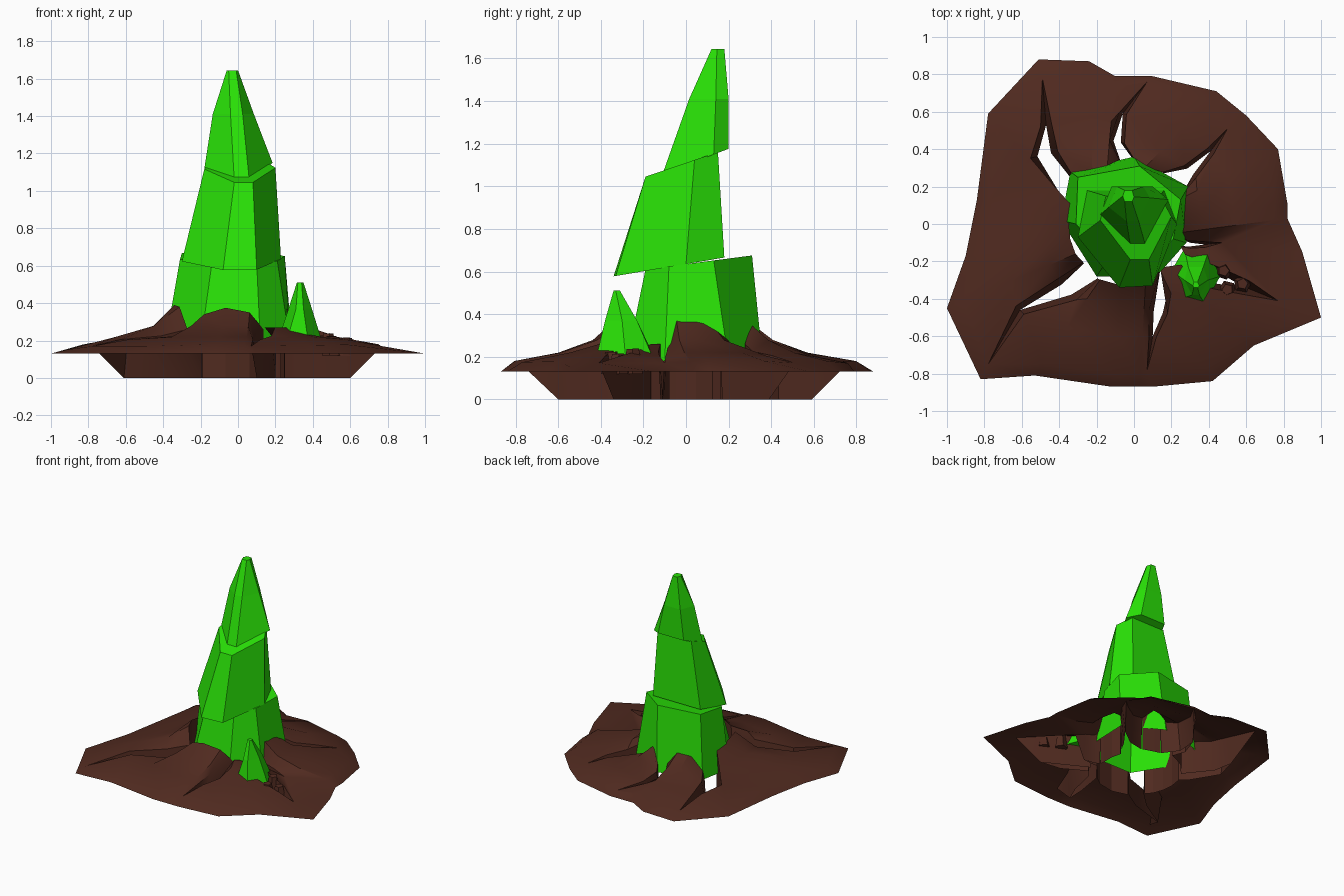
import bpy
import bmesh
from math import cos, sin, radians, hypot
from mathutils import Vector

cube = bpy.data.objects.get("Cube")
if cube:
    bpy.data.objects.remove(cube)


def make_material(name, rgb):
    mat = bpy.data.materials.new(name)
    mat.use_nodes = True
    color = (*rgb, 1)
    mat.diffuse_color = color
    shader = mat.node_tree.nodes["Principled BSDF"]
    shader.inputs["Base Color"].default_value = color
    shader.inputs["Roughness"].default_value = 0.8
    return mat


GREEN = make_material("crystal green", (0.022, 0.75, 0.002))
BROWN = make_material("earth brown", (0.08, 0.023, 0.014))


def finish(bm, name, mat, smooth_angle=None):
    mesh = bpy.data.meshes.new(name)
    bm.to_mesh(mesh)
    bm.free()
    mesh.materials.append(mat)
    obj = bpy.data.objects.new(name, mesh)
    bpy.context.collection.objects.link(obj)
    if smooth_angle:
        bpy.ops.object.select_all(action='DESELECT')
        obj.select_set(True)
        bpy.context.view_layer.objects.active = obj
        bpy.ops.object.shade_smooth_by_angle(angle=radians(smooth_angle))
    return obj


def loft(name, mat, sections, open_bottom=False):
    """Skin tilted sections: (height at y=0, slope along y, outline points)."""
    bm = bmesh.new()
    rings = [[bm.verts.new((x, y, z + slope * y)) for x, y in outline]
             for z, slope, outline in sections]
    count = len(rings[0])
    for low, high in zip(rings, rings[1:]):
        for i in range(count):
            k = (i + 1) % count
            bm.faces.new((low[i], low[k], high[k], high[i]))
    bm.faces.new(rings[-1])
    if not open_bottom:
        bm.faces.new(rings[0][::-1])
    return finish(bm, name, mat)


# Main crystal: three offset, tilted shards, outlines counter-clockwise
loft("crystal_base", GREEN, [
    (0.18, 0, [(-.39, .02), (-.2, -.28), (.12, -.28), (.28, -.1),
               (.29, .2), (0, .36), (-.34, .28)]),
    (0.635, 0.13, [(-.31, 0), (-.14, -.19), (.1, -.19), (.21, -.08),
                   (.25, .13), (.03, .31), (-.3, .25)]),
], open_bottom=True)

loft("crystal_middle", GREEN, [
    (0.635, 0.17, [(-.3, -.07), (-.08, -.34), (.1, -.33),
                   (.23, 0), (.16, .18), (-.25, .18)]),
    (1.11, 0.34, [(-.18, .02), (-.02, -.19), (.08, -.19),
                  (.2, .04), (.14, .15), (-.15, .15)]),
])

loft("crystal_top", GREEN, [
    (1.1, 0.38, [(-.18, .05), (-.02, -.11), (.06, -.11),
                 (.185, .13), (.1, .2), (-.12, .2)]),
    (1.41, 0, [(-.135, .09), (-.04, .015), (.025, .015),
               (.085, .14), (.05, .2), (-.09, .2)]),
    (1.645, 0, [(-.06, .15), (-.05, .12), (-.01, .12),
                (0, .145), (-.01, .18), (-.05, .18)]),
])

# Small side crystal
loft("small_crystal", GREEN, [
    (0.16, 0, [(.2, -.25), (.25, -.4), (.38, -.43),
               (.46, -.28), (.4, -.14), (.27, -.13)]),
    (0.37, 0, [(.27, -.3), (.31, -.38), (.35, -.38),
               (.395, -.3), (.37, -.23), (.29, -.23)]),
    (0.51, 0, [(.315, -.33), (.32, -.34), (.34, -.34),
               (.35, -.33), (.34, -.31), (.32, -.31)]),
])

# Cracks: path of (x, y, half width), then the closed tip
CRACKS = {
    "corner_front": [(-.23, -.25, .06), (-.36, -.35, .075), (-.61, -.46, .03), (-.78, -.75)],
    "front": [(.17, -.26, .035), (.13, -.47, .05), (.1, -.6, .02), (.07, -.78)],
    "side": [(.26, -.19, .03), (.44, -.29, .06), (.6, -.34, .04), (.77, -.41)],
    "side_small": [(.25, -.1, .02), (.3, -.11, .02), (.38, -.11, .015), (.47, -.1)],
    "corner_back": [(.21, .22, .08), (.3, .28, .045), (.41, .39, .022), (.5, .51)],
    "back": [(-.03, .33, .05), (-.09, .44, .04), (-.06, .59, .02), (.07, .76)],
    "corner_left": [(-.34, .17, .06), (-.48, .37, .075), (-.47, .53, .03), (-.49, .78)],
}

# Rim points counter-clockwise: x, y, then a crack name or (lip angle, lip height)
RIM = [
    (.82, .03, (-8, .38)), (.82, .11, (8, .385)), (.77, .4, (22, .35)),
    (.6, .58, "corner_back"), (.44, .71, (68, .35)), (.1, .79, "back"),
    (-.1, .79, (108, .35)), (-.24, .87, (125, .36)), (-.51, .88, "corner_left"),
    (-.78, .59, (162, .35)), (-.84, .13, (178, .37)), (-.9, -.17, (194, .39)),
    (-1, -.45, (209, .38)), (-.82, -.83, "corner_front"), (-.53, -.81, (244, .34)),
    (-.12, -.87, (267, .375)), (.03, -.87, (292, .35)), (.1, -.87, "front"),
    (.42, -.84, (310, .27)), (.64, -.65, (316, .27)), (1, -.5, "side"),
    (.9, -.15, "side_small"),
]

LIP_CENTRE, LIP_X, LIP_Y = -0.05, 0.3, 0.33
CRACK_HEIGHTS = (0.26, 0.225, 0.205, 0.17)
RIM_Z = 0.13


def plain_spoke(bm, x, y, angle, lip_z):
    a = radians(angle)
    inner = Vector((LIP_CENTRE + LIP_X * cos(a), LIP_Y * sin(a)))
    shoulder = 0.18 - 0.15 * max(0, hypot(x, y) - 0.9)
    levels = ((0, lip_z), (.2, .278), (.5, .219), (.88, shoulder), (1, RIM_Z))
    return [bm.verts.new((*inner.lerp(Vector((x, y)), t), min(z, lip_z)))
            for t, z in levels]


def crack_spokes(bm, x, y, path):
    """Two spokes sharing a tip, with walls closing to a V below ground."""
    *stations, tip = path
    along = (Vector(tip) - Vector(stations[0][:2])).normalized()
    across = Vector((-along.y, along.x))
    shared = [bm.verts.new((*tip, CRACK_HEIGHTS[-1])), bm.verts.new((x, y, RIM_Z))]
    sides = []
    for sign in (-1, 1):
        top, bottom = [], []
        for (px, py, w), z, narrow in zip(stations, CRACK_HEIGHTS, (.9, .5, 0)):
            point, shift = Vector((px, py)), across * sign * w
            top.append(bm.verts.new((*(point + shift), z)))
            bottom.append(bm.verts.new((*(point + shift * narrow), 0)))
        bottom.append(shared[0])
        spoke = top + shared
        for j in range(3):
            loop = [spoke[j], spoke[j + 1], bottom[j + 1], bottom[j]]
            loop = list(dict.fromkeys(loop))
            bm.faces.new(loop if sign < 0 else loop[::-1])
        sides.append(spoke)
    return sides


# Cracked ground: spokes bridged around the crystal
bm = bmesh.new()
spokes = []
for x, y, kind in RIM:
    if isinstance(kind, str):
        spokes.append(crack_spokes(bm, x, y, CRACKS[kind]))
    else:
        spoke = plain_spoke(bm, x, y, *kind)
        spokes.append((spoke, spoke))

for i, (_, a) in enumerate(spokes):
    b = spokes[(i + 1) % len(spokes)][0]
    for j in range(4):
        bm.faces.new((a[j], a[j + 1], b[j + 1], b[j]))
    # Buried wall under the tall lips
    if max(a[0].co.z, b[0].co.z) > 0.34:
        feet = [bm.verts.new((v.co.x, v.co.y, 0)) for v in (b[0], a[0])]
        bm.faces.new((a[0], b[0], *feet))
finish(bm, "cracked_ground", BROWN, 35)

# Low broken rocks beside the small crystal
for n, (x, y, size, height) in enumerate([(.48, -.25, .05, .25), (.5, -.35, .05, .24),
                                          (.58, -.32, .05, .23)]):
    def outline(scale):
        return [(x + size * scale * cos(radians(72 * k + 40 * n)),
                 y + size * scale * sin(radians(72 * k + 40 * n))) for k in range(5)]
    loft(f"rock_{n + 1}", BROWN, [(.12, 0, outline(1)), (height, .05, outline(.6))])
